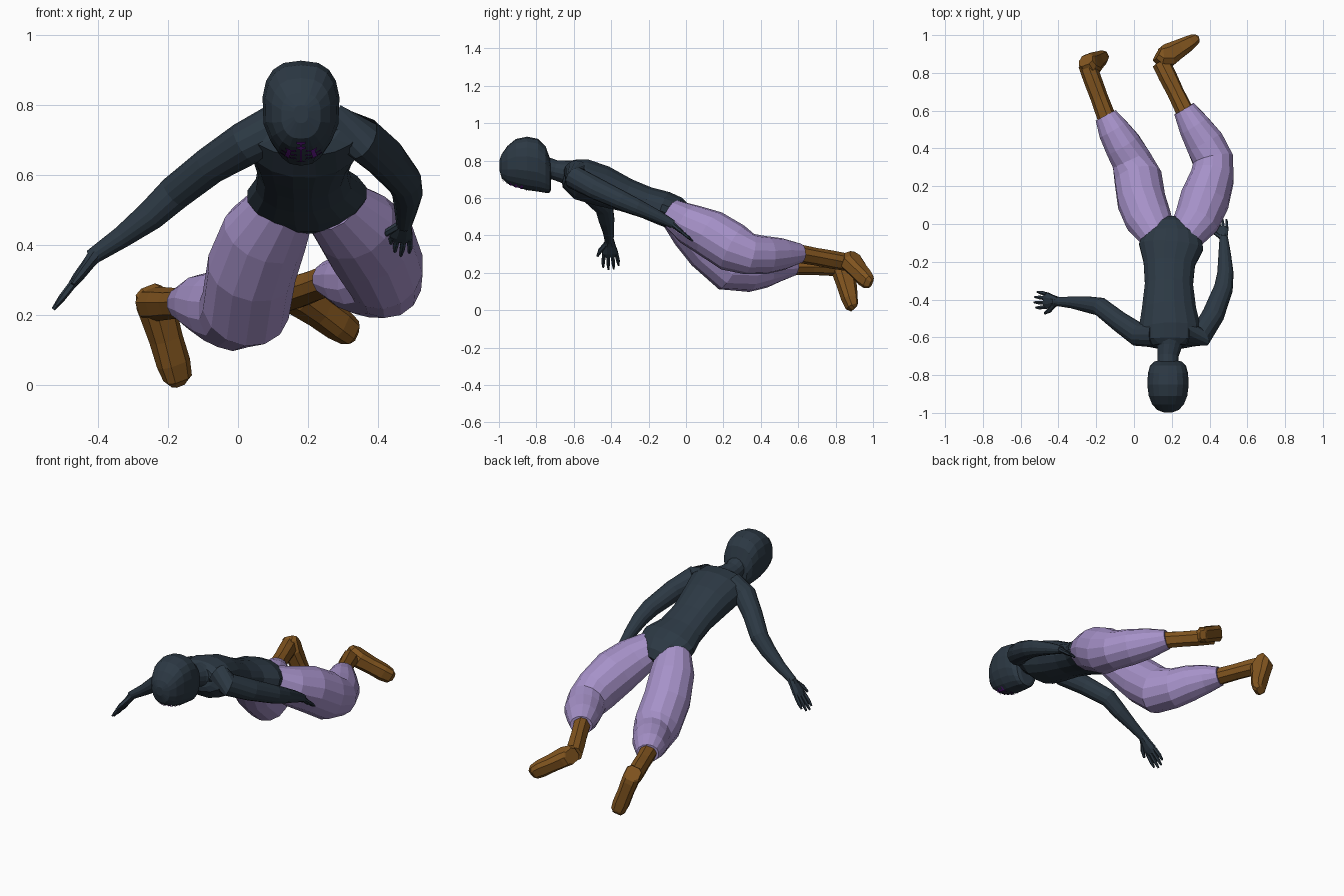
import bpy, bmesh, math
from mathutils import Vector
from mathutils.bvhtree import BVHTree


def material(name, rgb):
    m = bpy.data.materials.new(name)
    m.diffuse_color = (*rgb, 1)
    return m


SLATE = material("dark slate", (0.025, 0.040, 0.057))
LILAC = material("lilac cloth", (0.38, 0.285, 0.58))
BROWN = material("brown leather", (0.225, 0.092, 0.014))
PURPLE = material("purple markings", (0.14, 0.012, 0.30))


def finish(name, bm, mat):
    bmesh.ops.recalc_face_normals(bm, faces=bm.faces)
    me = bpy.data.meshes.new(name)
    bm.to_mesh(me)
    bm.free()
    me.materials.append(mat)
    ob = bpy.data.objects.new(name, me)
    bpy.context.collection.objects.link(ob)
    return ob


def loft(bm, rings, sides=14, ref=(1, 0, 0), power=1.0, axis=None):
    """Skin ellipses (x, y, z, half width, half depth) along their path."""
    pts = [Vector(r[:3]) for r in rings]
    loops = []
    for i, r in enumerate(rings):
        t = Vector(axis) if axis else pts[min(i + 1, len(pts) - 1)] - pts[max(i - 1, 0)]
        t.normalize()
        side = Vector(ref)
        side = (side - t * side.dot(t)).normalized()
        up = side.cross(t)
        loop = []
        for k in range(sides):
            a = 2 * math.pi * (k + 0.5) / sides
            c, s = (math.copysign(abs(v) ** power, v) for v in (math.cos(a), math.sin(a)))
            loop.append(bm.verts.new(pts[i] + (side * c * r[3] + up * s * r[-1]) * 1.02))
        loops.append(loop)
    for a, b in zip(loops, loops[1:]):
        for k in range(sides):
            n = (k + 1) % sides
            bm.faces.new((a[k], a[n], b[n], b[k]))
    bm.faces.new(loops[0])
    bm.faces.new(loops[-1])


def tube(name, rings, mat, **kw):
    bm = bmesh.new()
    loft(bm, rings, **kw)
    return finish(name, bm, mat)


# Torso and neck
tube("torso", [(.19, -.648, .735, .10, .055), (.19, -.63, .73, .155, .08),
               (.19, -.56, .70, .165, .112), (.185, -.45, .665, .143, .11),
               (.185, -.32, .615, .127, .09), (.187, -.21, .575, .136, .085),
               (.197, -.12, .545, .170, .092), (.20, -.06, .52, .150, .09),
               (.20, -.01, .495, .095, .07), (.205, .02, .475, .05, .04)], SLATE, sides=16)
tube("neck", [(.18, -.80, .775, .06, .06), (.18, -.70, .75, .055, .052),
              (.187, -.65, .74, .065, .06), (.19, -.60, .725, .10, .08)], SLATE)

# Head, lofted from crown to jaw, narrowing towards the face below
bm = bmesh.new()
loft(bm, [(.18, -.998, .775, .02, .025), (.18, -.985, .77, .056, .064),
          (.18, -.955, .778, .083, .098), (.18, -.91, .787, .101, .126),
          (.18, -.85, .785, .109, .140), (.18, -.79, .775, .105, .138),
          (.18, -.75, .752, .095, .122), (.18, -.728, .72, .075, .09),
          (.18, -.722, .715, .05, .07)], sides=18, power=.75, axis=(0, 1, 0))
for v in bm.verts:
    if v.co.z < .76:
        v.co.x = .18 + (v.co.x - .18) * (1 - 2 * (.76 - v.co.z))
bm.normal_update()
head_tree = BVHTree.FromBMesh(bm)
finish("head", bm, SLATE)


# Face markings: thin strips laid on the face
def strip(bm, a, b, width, steps=4):
    a, b = Vector(a), Vector(b)
    across = Vector((-(b - a).y, (b - a).x)).normalized() * width / 2
    rows = []
    for i in range(steps + 1):
        p = a.lerp(b, i / steps)
        row = []
        for q in (p - across, p + across):
            hit = head_tree.ray_cast(Vector((q.x, q.y, .3)), Vector((0, 0, 1)))[0]
            row.append(bm.verts.new(hit - Vector((0, .003, .004))))
        rows.append(row)
    for r, s in zip(rows, rows[1:]):
        bm.faces.new((r[0], r[1], s[1], s[0]))


bm = bmesh.new()
for sx in (-1, 1):
    for y, inner, outer in ((-.94, .014, .045), (-.912, .012, .056), (-.88, .014, .060)):
        strip(bm, (.18 + sx * inner, y), (.18 + sx * outer, y + .006), .011)
    strip(bm, (.18 + sx * .034, -.935), (.18 + sx * .04, -.875), .012)
for y in (-.974, -.958, -.85):
    strip(bm, (.167, y), (.193, y), .008, 2)
strip(bm, (.18, -.978), (.18, -.85), .006)
finish("face_markings", bm, PURPLE)

# Arms
tube("left_arm", [(.11, -.585, .735, .068), (.02, -.585, .69, .062), (-.08, -.515, .628, .053),
                  (-.18, -.437, .55, .049), (-.25, -.425, .485, .042),
                  (-.33, -.415, .425, .031), (-.42, -.41, .365, .022)], SLATE, ref=(0, 1, 0))
tube("right_arm", [(.27, -.585, .735, .068), (.355, -.59, .705, .062), (.42, -.48, .65, .058),
                   (.474, -.34, .585, .05), (.484, -.26, .55, .043),
                   (.48, -.16, .505, .033), (.475, -.07, .46, .022)], SLATE)


# Hands: flat palm, four fanned fingers and a thumb
def hand(name, wrist, direction, thumb_side, size):
    w, d = Vector(wrist), Vector(direction).normalized()
    s = Vector(thumb_side)
    s = (s - d * s.dot(d)).normalized()
    bm = bmesh.new()

    def at(along, across):
        return tuple(w + (d * along + s * across) * size)

    def part(rows, sides):
        loft(bm, [(*at(u, v), a * size, b * size) for u, v, a, b in rows], sides=sides, ref=s)

    part([(-.01, 0, .024, .022), (.03, 0, .032, .018), (.075, 0, .043, .016),
          (.10, 0, .036, .012)], 8)
    for off, length in ((.032, .07), (.011, .085), (-.011, .082), (-.032, .062)):
        part([(.085, off, .011, .011), (.095 + length * .6, off * 1.2, .010, .010),
              (.10 + length, off * 1.25, .005, .005)], 6)
    part([(.02, .018, .014, .014), (.06, .05, .012, .012), (.095, .066, .006, .006)], 6)
    finish(name, bm, SLATE)


hand("left_hand", (-.41, -.41, .37), (-.12, .01, -.155), (0, -1, 0), 1.04)
hand("right_hand", (.475, -.08, .465), (-.02, .11, -.09), (-1, 0, 0), .82)

# Baggy trouser legs
tube("left_trouser_leg", [(.130, -.07, .515, .094, .078), (.078, .02, .435, .122, .112),
                          (.04, .12, .335, .127, .128), (.022, .24, .228, .126, .130),
                          (-.015, .34, .212, .106, .112), (-.06, .42, .225, .098, .103),
                          (-.11, .50, .235, .083, .08), (-.15, .575, .235, .06, .052)], LILAC)
tube("right_trouser_leg", [(.268, -.07, .515, .094, .078), (.332, .02, .46, .12, .108),
                           (.375, .13, .41, .13, .126), (.415, .25, .335, .115, .13),
                           (.418, .34, .30, .108, .108), (.375, .43, .295, .103, .099),
                           (.318, .52, .30, .085, .083), (.265, .61, .305, .06, .052)], LILAC)


# Boots: shaft from cuff to ankle, then a blocky foot from heel to toe
def boot(name, cuff, ankle, heel, toe):
    cuff, ankle, heel, toe = map(Vector, (cuff, ankle, heel, toe))
    shaft = ankle - cuff
    side = shaft.cross(toe - heel).normalized()
    bm = bmesh.new()
    loft(bm, [(*cuff.lerp(ankle, f), a, b) for f, a, b in
              ((0, .048, .044), (.45, .045, .042), (.8, .046, .046), (1.1, .044, .046))],
         sides=8, ref=side, power=.85)
    sole = shaft.normalized()
    foot = []
    for f, a, b in ((0, .042, .036), (.05, .047, .052), (.22, .047, .062), (.5, .044, .050),
                    (.78, .046, .040), (.95, .040, .030), (1, .025, .018)):
        p = heel.lerp(toe, f) - sole * (b - .03)
        foot.append((*p, a, b))
    loft(bm, foot, sides=8, ref=side, power=.7)
    finish(name, bm, BROWN)


boot("left_boot", (-.14, .55, .235), (-.24, .82, .232), (-.258, .87, .258), (-.168, .888, .008))
boot("right_boot", (.272, .59, .305), (.155, .83, .262), (.12, .903, .27), (.33, .980, .145))
